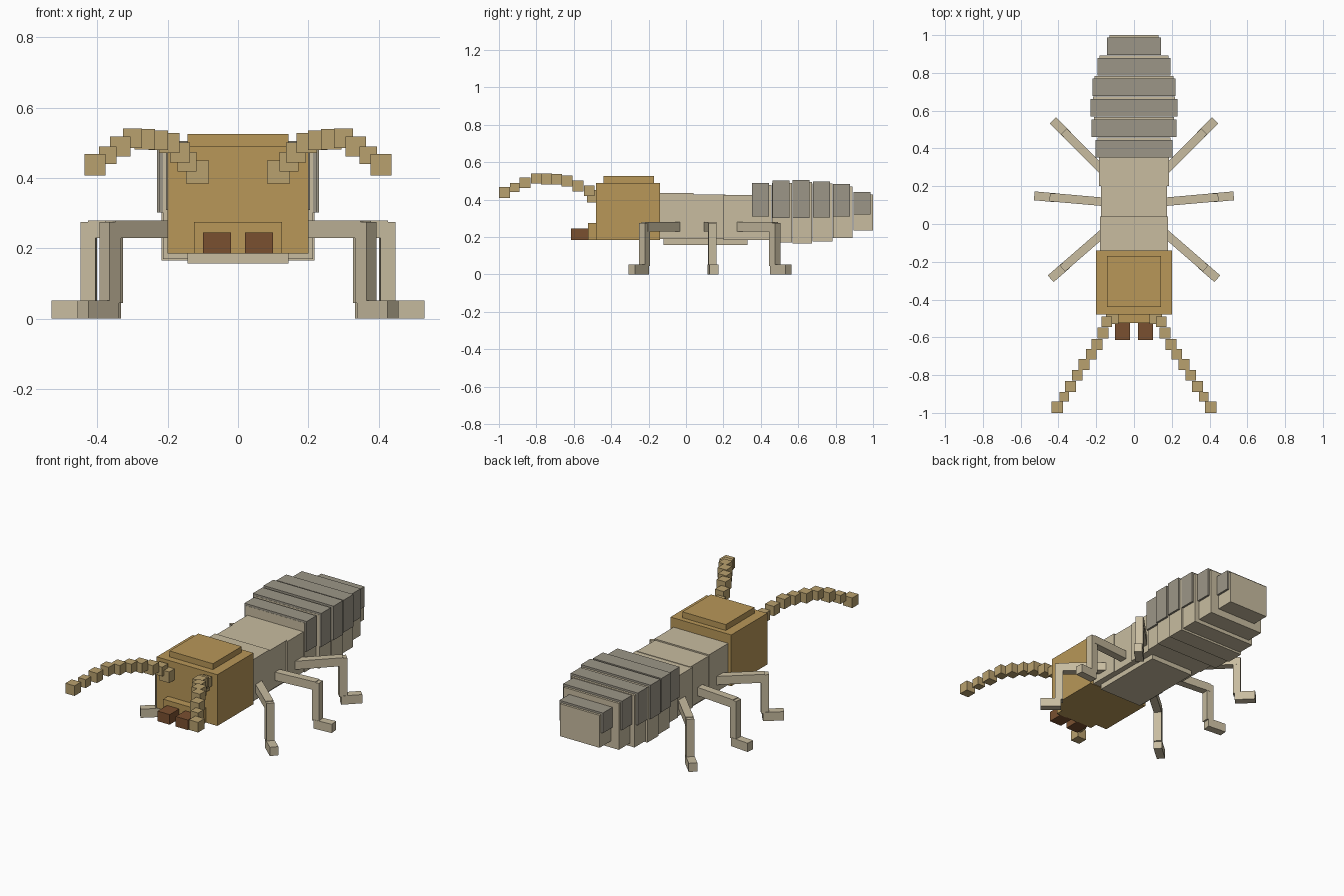
import bpy, math
from mathutils import Vector


def material(name, rgb):
    # 8-bit display colour to linear
    def lin(c):
        c /= 255
        return c / 12.92 if c <= 0.04045 else ((c + 0.055) / 1.055) ** 2.4
    m = bpy.data.materials.new(name)
    m.diffuse_color = (*[lin(c) for c in rgb], 1)
    return m


OCHRE = material("ochre", (184, 151, 88))
TAN = material("tan", (185, 161, 110))
BEIGE = material("beige", (200, 188, 160))
GREY = material("warm_grey", (156, 150, 135))
BROWN = material("brown", (122, 80, 48))


def block(name, center, size, mat, angle=0.0):
    bpy.ops.mesh.primitive_cube_add(size=1, location=center, rotation=(0, 0, angle))
    ob = bpy.context.object
    ob.name = name
    ob.scale = size
    ob.data.materials.append(mat)
    return ob


def body(name, half_x, y0, y1, z0, z1, mat):
    return block(name, (0, (y0 + y1) / 2, (z0 + z1) / 2),
                 (2 * half_x, y1 - y0, z1 - z0), mat)


# Head with raised cap and snout
body("head", 0.20, -0.48, -0.14, 0.185, 0.49, OCHRE)
body("head_cap", 0.143, -0.44, -0.17, 0.48, 0.525, OCHRE)
body("snout", 0.125, -0.525, -0.47, 0.185, 0.275, OCHRE)

# Thorax in three pieces with a belly plate
body("thorax_front", 0.18, -0.15, 0.04, 0.188, 0.435, BEIGE)
body("thorax_middle", 0.176, 0.04, 0.21, 0.188, 0.427, BEIGE)
body("thorax_rear", 0.185, 0.20, 0.355, 0.185, 0.424, BEIGE)
body("belly_plate", 0.143, -0.12, 0.33, 0.157, 0.20, BEIGE)

# Abdomen rings, each with a grey shell: half width, bottom, shell bottom, shell top
rings = [(0.205, 0.185, 0.31, 0.49), (0.225, 0.17, 0.302, 0.502),
         (0.23, 0.165, 0.302, 0.505), (0.221, 0.175, 0.305, 0.497),
         (0.194, 0.195, 0.31, 0.483), (0.143, 0.235, 0.32, 0.44)]
for i, (w, bottom, shell, top) in enumerate(rings):
    y = 0.352 + 0.1085 * i
    body(f"abdomen_ring_{i + 1}", w - 0.012, y, y + 0.1055, bottom, top - 0.012, BEIGE)
    body(f"abdomen_shell_{i + 1}", w, y + 0.001, y + 0.092, shell, top, GREY)

# Legs: hip point, knee point, outward angle in degrees
legs = {"front": ((0.15, -0.035), (0.363, -0.222), -41),
        "middle": ((0.13, 0.115), (0.425, 0.14), 5),
        "rear": ((0.15, 0.27), (0.357, 0.475), 45)}
# Antenna cubes: centre and size
antenna = [(0.115, -0.497, 0.417, 0.066), (0.145, -0.518, 0.447, 0.055),
           (0.165, -0.578, 0.473, 0.058), (0.195, -0.637, 0.50, 0.058),
           (0.227, -0.69, 0.508, 0.055), (0.265, -0.745, 0.511, 0.058),
           (0.30, -0.80, 0.513, 0.055), (0.335, -0.86, 0.49, 0.058),
           (0.37, -0.915, 0.465, 0.05), (0.407, -0.97, 0.438, 0.06)]

for side, s in (("right", 1), ("left", -1)):
    block(f"mandible_{side}", (s * 0.06, -0.567, 0.215), (0.08, 0.095, 0.06), BROWN)

    for i, (x, y, z, d) in enumerate(antenna):
        block(f"antenna_{side}_{i + 1}", (s * x, y, z), (d, d, d), TAN)

    for leg, (hip, knee, deg) in legs.items():
        a = math.radians(deg)
        hip, knee = Vector(hip), Vector(knee)
        out = Vector((math.cos(a), math.sin(a)))
        mid = (hip + knee) / 2
        foot = knee + out * 0.046
        yaw = s * a
        block(f"{leg}_thigh_{side}", (s * mid.x, mid.y, 0.254),
              ((knee - hip).length, 0.045, 0.05), BEIGE, yaw)
        block(f"{leg}_shin_{side}", (s * knee.x, knee.y, 0.16),
              (0.043, 0.043, 0.23), BEIGE, yaw)
        block(f"{leg}_foot_{side}", (s * foot.x, foot.y, 0.026),
              (0.115, 0.047, 0.052), BEIGE, yaw)
